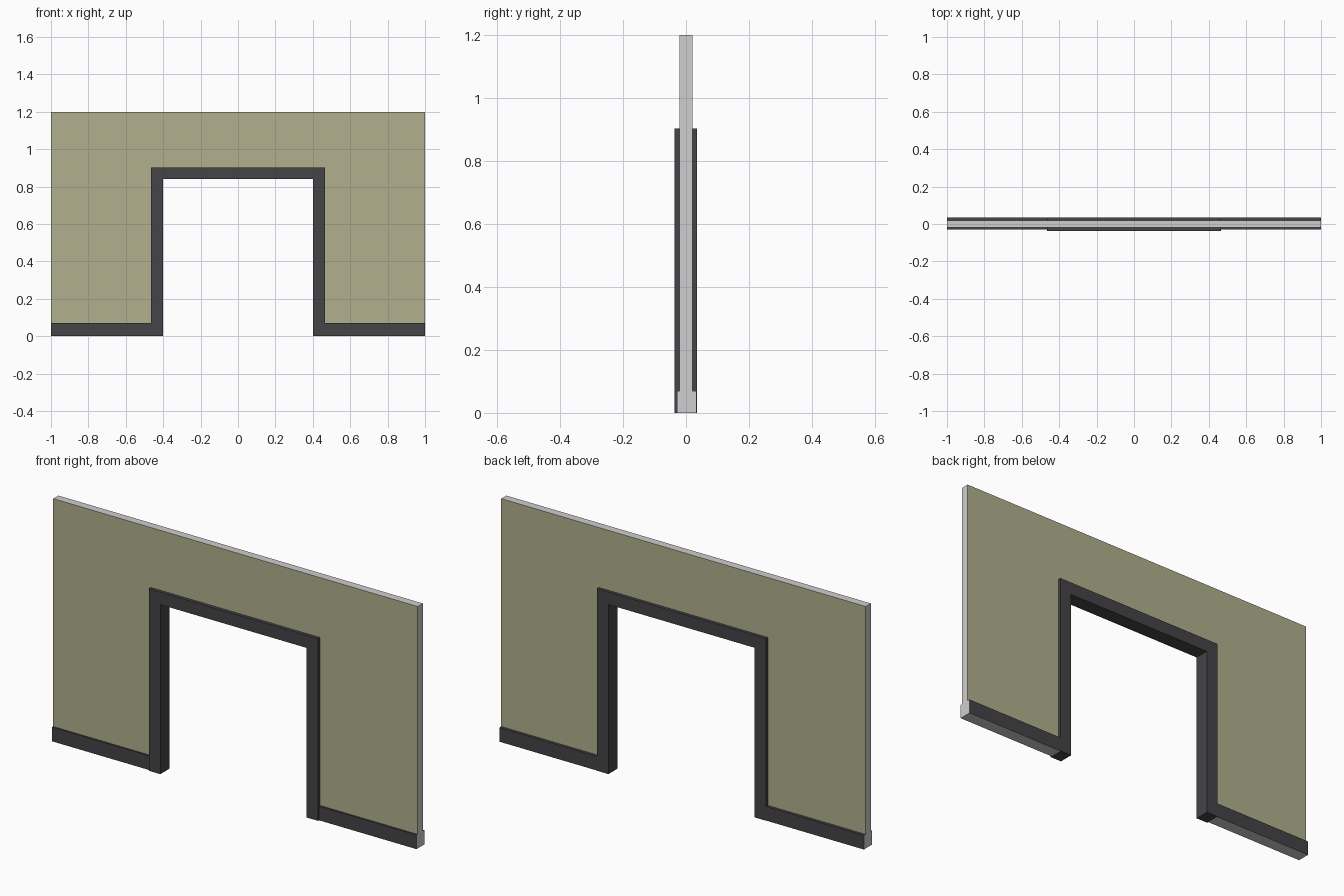
import bpy, bmesh

if "Cube" in bpy.data.objects:
    bpy.data.objects.remove(bpy.data.objects["Cube"])


def material(name, rgb):
    m = bpy.data.materials.new(name)
    m.diffuse_color = (*rgb, 1.0)
    m.use_nodes = True
    m.node_tree.nodes["Principled BSDF"].inputs["Base Color"].default_value = m.diffuse_color
    return m


OLIVE = material("olive wall paint", (0.44, 0.43, 0.27))
DARK = material("dark trim", (0.058, 0.058, 0.063))
GREY = material("pale grey cut edge", (0.62, 0.62, 0.62))

HALF, TOP = 1.0, 1.2            # wall half width and height
OUT_X, OUT_Z = 0.464, 0.903     # outer edge of the door frame
IN_X, IN_Z = 0.401, 0.841       # inner edge of the door frame
WALL_Y = 0.02


def extrude_profile(name, points, y0, y1, mats, rule=None):
    """Extrude an x-z outline from y0 to y1; rule picks a material per face."""
    bm = bmesh.new()
    face = bm.faces.new([bm.verts.new((x, y0, z)) for x, z in points])
    ext = bmesh.ops.extrude_face_region(bm, geom=[face], use_keep_orig=True)
    moved = [v for v in ext["geom"] if isinstance(v, bmesh.types.BMVert)]
    bmesh.ops.translate(bm, verts=moved, vec=(0, y1 - y0, 0))
    bmesh.ops.recalc_face_normals(bm, faces=bm.faces)
    bm.normal_update()
    if rule:
        for f in bm.faces:
            f.material_index = rule(f)
    me = bpy.data.meshes.new(name)
    bm.to_mesh(me)
    bm.free()
    for m in mats:
        me.materials.append(m)
    ob = bpy.data.objects.new(name, me)
    bpy.context.collection.objects.link(ob)
    return ob


def arch(ox, oz, ix, iz):
    """Outline of an upside-down U standing on the floor."""
    return [(-ox, 0), (-ix, 0), (-ix, iz), (ix, iz),
            (ix, 0), (ox, 0), (ox, oz), (-ox, oz)]


# Wall: painted front and back, pale cut edges
extrude_profile("wall", arch(HALF, TOP, OUT_X, OUT_Z), -WALL_Y, WALL_Y,
                [OLIVE, GREY], lambda f: 0 if abs(f.normal.y) > 0.5 else 1)

# Door frame lining the opening
extrude_profile("door_frame", arch(OUT_X, OUT_Z, IN_X, IN_Z),
                -0.0365, 0.0355, [DARK])

# Skirting boards: dark faces, pale undersides and cut outer ends
for side, s in (("left", -1), ("right", 1)):
    for face_name, y0, y1 in (("front", -0.029, -WALL_Y), ("back", WALL_Y, 0.034)):
        extrude_profile(
            f"skirting_{face_name}_{side}",
            [(s * OUT_X, 0), (s * HALF, 0), (s * HALF, 0.07), (s * OUT_X, 0.07)],
            y0, y1, [DARK, GREY],
            lambda f: 1 if f.normal.z < -0.5 or abs(f.normal.x) > 0.5 else 0)
